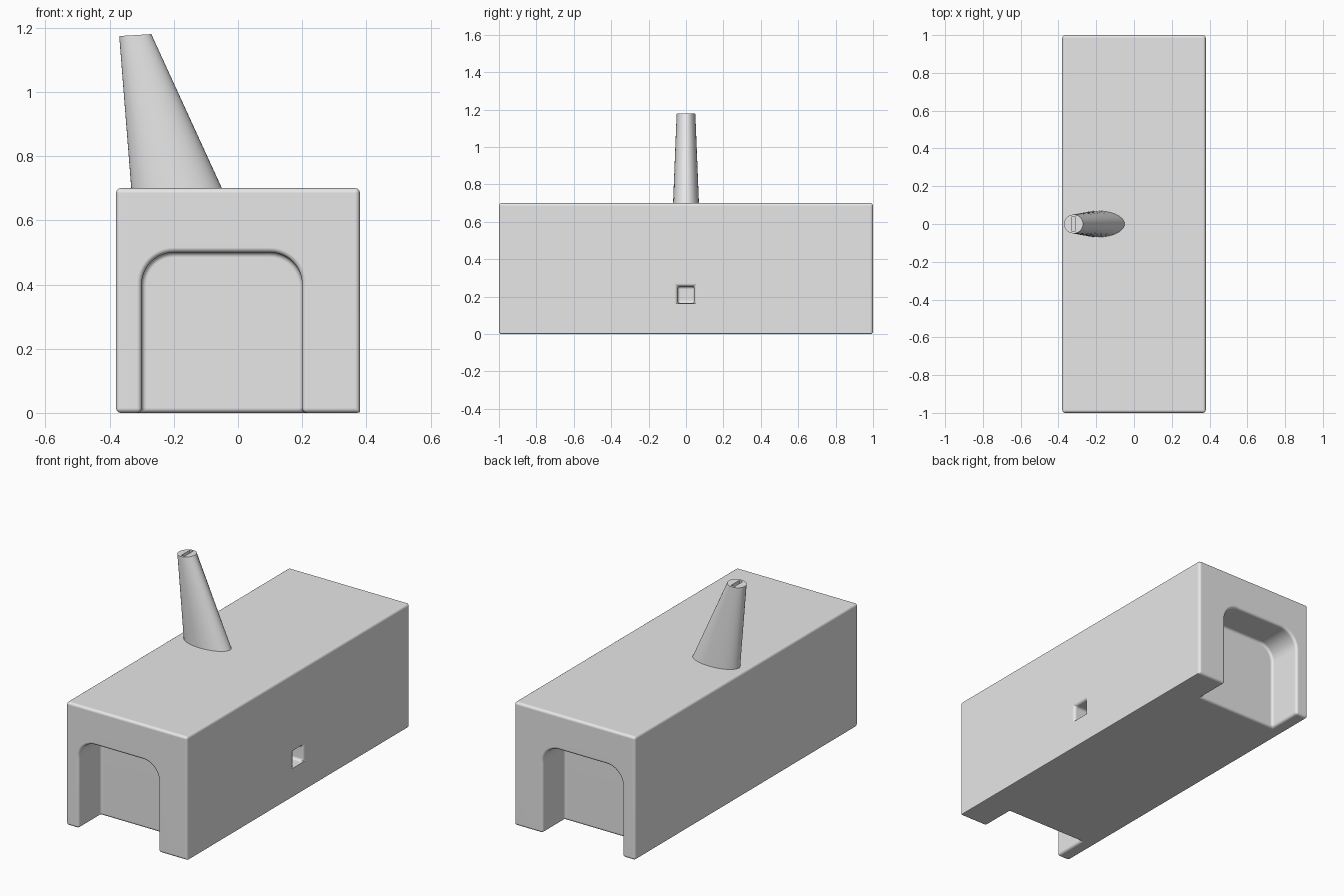
import bpy
import bmesh
import math

cube = bpy.data.objects.get("Cube")
if cube:
    bpy.data.objects.remove(cube, do_unlink=True)

# Single plain grey
grey = bpy.data.materials.new("plain_grey")
grey.use_nodes = True
grey.diffuse_color = (0.8, 0.8, 0.8, 1)
grey.node_tree.nodes["Principled BSDF"].inputs["Base Color"].default_value = (0.8, 0.8, 0.8, 1)


def make_object(name, bm):
    bmesh.ops.recalc_face_normals(bm, faces=bm.faces)
    mesh = bpy.data.meshes.new(name)
    bm.to_mesh(mesh)
    bm.free()
    mesh.materials.append(grey)
    obj = bpy.data.objects.new(name, mesh)
    bpy.context.collection.objects.link(obj)
    return obj


def box(name, lo, hi):
    bm = bmesh.new()
    bmesh.ops.create_cube(bm, size=1)
    for v in bm.verts:
        v.co = [(a + b) / 2 + c * (b - a) for a, b, c in zip(lo, hi, v.co)]
    return make_object(name, bm)


def activate(obj):
    bpy.ops.object.select_all(action='DESELECT')
    obj.select_set(True)
    bpy.context.view_layer.objects.active = obj


def cut(obj, cutter):
    """Subtract the cutter from the object, then discard it."""
    activate(obj)
    mod = obj.modifiers.new("cut", 'BOOLEAN')
    mod.operation = 'DIFFERENCE'
    mod.solver = 'EXACT'
    mod.object = cutter
    bpy.ops.object.modifier_apply(modifier=mod.name)
    bpy.data.objects.remove(cutter, do_unlink=True)


def arch_cutter(y0, y1, left=-0.30, right=0.20, top=0.50, r=0.10, steps=12):
    """Upright slab with two rounded top corners, open below the floor."""
    points = [(left, -0.1), (right, -0.1)]
    for cx, start in ((right - r, 0), (left + r, 90)):
        for i in range(steps + 1):
            a = math.radians(start + 90 * i / steps)
            points.append((cx + r * math.cos(a), top - r + r * math.sin(a)))
    bm = bmesh.new()
    face = bm.faces.new([bm.verts.new((x, y0, z)) for x, z in points])
    ext = bmesh.ops.extrude_face_region(bm, geom=[face])
    for v in ext["geom"]:
        if isinstance(v, bmesh.types.BMVert):
            v.co.y = y1
    return make_object("arch_cutter", bm)


# Body: long block with an arched recess at each end and a square side pocket
body = box("body", (-0.38, -1, 0), (0.38, 1, 0.70))
cut(body, arch_cutter(-1.2, -0.80))
cut(body, arch_cutter(0.80, 1.2))
cut(body, box("pocket_cutter", (0.28, -0.045, 0.165), (0.50, 0.045, 0.255)))

# Soft edges all round
bevel = body.modifiers.new("soft_edges", 'BEVEL')
bevel.width = 0.015
bevel.segments = 4
bevel.limit_method = 'ANGLE'
bevel.angle_limit = math.radians(30)
bevel.use_clamp_overlap = False
activate(body)
bpy.ops.object.modifier_apply(modifier=bevel.name)
bpy.ops.object.shade_smooth_by_angle(angle=math.radians(35))
body.modifiers.new("flat_panels", 'WEIGHTED_NORMAL')

# Stack: leaning taper from a wide oval base to a small round top
SIDES = 48
bm = bmesh.new()
rings = []
# centre x, height, half width in x, half width in y, tilt
for cx, z, rx, ry, tilt in ((-0.186, 0.68, 0.145, 0.070, 0),
                            (-0.32, 1.177, 0.05, 0.05, 0.003)):
    ring = []
    for i in range(SIDES):
        a = 2 * math.pi * i / SIDES
        ring.append(bm.verts.new((cx + rx * math.cos(a), ry * math.sin(a),
                                  z + tilt * math.cos(a))))
    rings.append(ring)
for i in range(SIDES):
    j = (i + 1) % SIDES
    bm.faces.new((rings[0][i], rings[0][j], rings[1][j], rings[1][i]))
bm.faces.new(rings[0])
bm.faces.new(rings[1])
stack = make_object("stack", bm)

# Narrow slot in the stack's top
cut(stack, box("slot_cutter", (-0.331, -0.037, 1.10), (-0.309, 0.037, 1.25)))
activate(stack)
bpy.ops.object.shade_smooth_by_angle(angle=math.radians(35))
